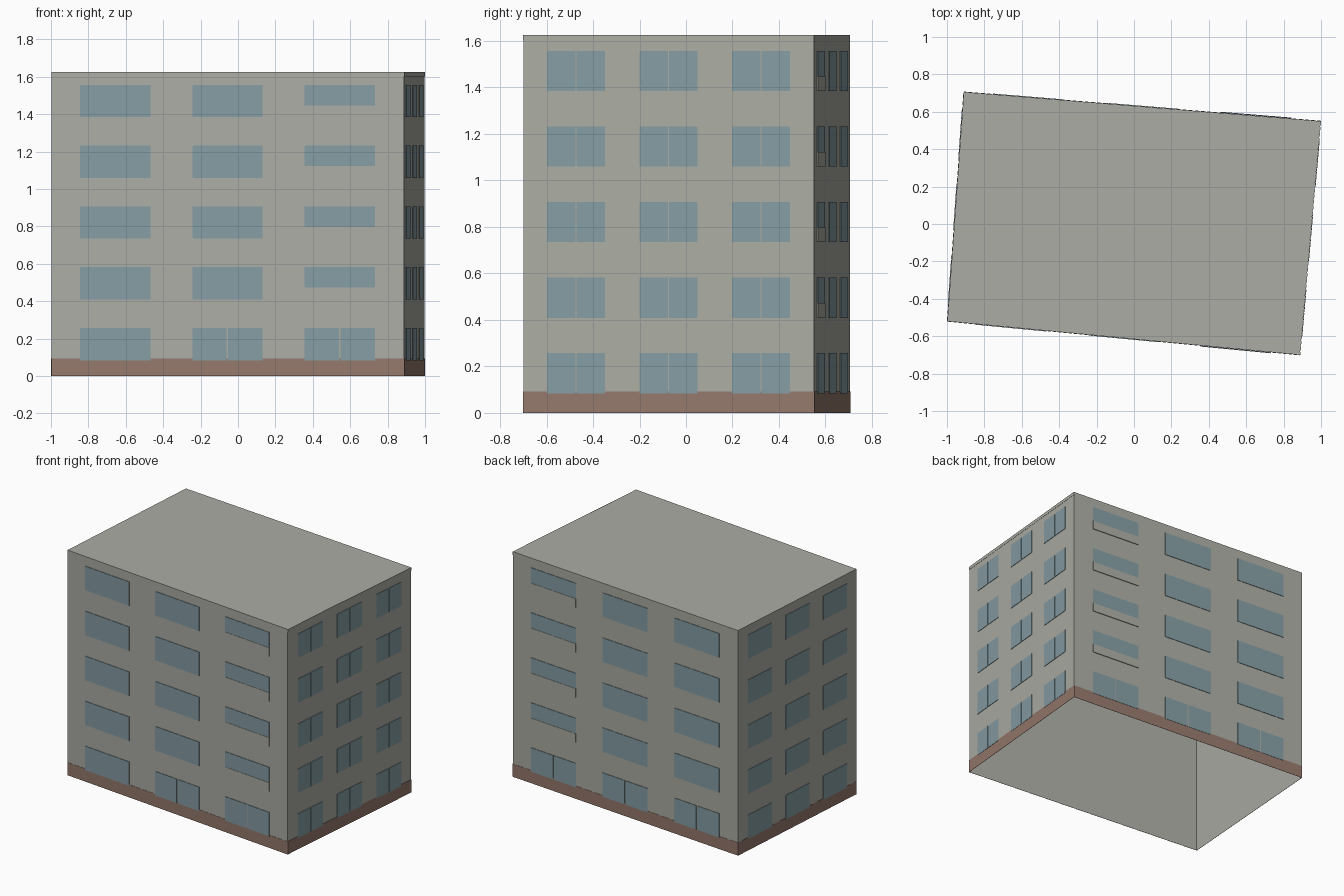
import bpy
import bmesh
from mathutils import Vector

cube = bpy.data.objects.get("Cube")
if cube:
    bpy.data.objects.remove(cube, do_unlink=True)


def material(name, color):
    m = bpy.data.materials.new(name)
    m.use_nodes = True
    m.diffuse_color = (*color, 1)
    m.node_tree.nodes["Principled BSDF"].inputs["Base Color"].default_value = (*color, 1)
    return m


plaster = material("grey plaster", (0.41, 0.415, 0.37))
brick = material("brown base", (0.30, 0.19, 0.15))
glass = material("blue grey glass", (0.235, 0.335, 0.37))

HEIGHT = 1.625
# footprint, counter-clockwise from the front left corner
corners = [Vector(c) for c in ((-0.998, -0.52), (0.887, -0.70), (0.998, 0.55), (-0.91, 0.706))]
sides = {name: (corners[i], corners[(i + 1) % 4])
         for i, name in enumerate(("front", "right", "back", "left"))}


def finish(bm, name, mat):
    mesh = bpy.data.meshes.new(name)
    bm.to_mesh(mesh)
    bm.free()
    mesh.materials.append(mat)
    obj = bpy.data.objects.new(name, mesh)
    bpy.context.collection.objects.link(obj)


def add_plate(bm, side, t0, t1, z0, z1, proud):
    """Thin box on a wall; t runs from 0 to 1 along the wall."""
    a, b = sides[side]
    along = b - a
    out = Vector((along.y, -along.x)).normalized()
    rings = []
    for depth in (0.0005, proud):
        ring = []
        for t, z in ((t0, z0), (t1, z0), (t1, z1), (t0, z1)):
            p = a + along * t + out * depth
            ring.append(bm.verts.new((p.x, p.y, z)))
        rings.append(ring)
    back, face = rings
    bm.faces.new(face)
    bm.faces.new(back[::-1])
    for i in range(4):
        j = (i + 1) % 4
        bm.faces.new((back[i], back[j], face[j], face[i]))


# Building shell, open underneath
bm = bmesh.new()
low = [bm.verts.new((c.x, c.y, 0)) for c in corners]
top = [bm.verts.new((c.x, c.y, HEIGHT)) for c in corners]
bm.faces.new(top)
for i in range(4):
    j = (i + 1) % 4
    bm.faces.new((low[i], low[j], top[j], top[i]))
finish(bm, "walls_and_roof", plaster)

# Brown base band
bm = bmesh.new()
for side in sides:
    add_plate(bm, side, 0, 1, 0, 0.093, 0.002)
finish(bm, "base_band", brick)

# Roof edge strip
bm = bmesh.new()
add_plate(bm, "right", 0, 1, 1.602, HEIGHT, 0.002)
finish(bm, "roof_edge_strip", plaster)

# Windows: three columns and five floors on each wall
columns = ((0.082, 0.281), (0.40, 0.599), (0.718, 0.918))
SILL, STOREY, TALL, SHORT, GAP = 0.084, 0.325, 0.173, 0.11, 0.002
for side in sides:
    panes, panels = bmesh.new(), bmesh.new()
    short_column = {"front": 2, "back": 0}.get(side)
    for floor in range(5):
        z0 = SILL + floor * STOREY
        z1 = z0 + TALL
        for col, (t0, t1) in enumerate(columns):
            split = (side == "right" or (floor == 0 and side == "back")
                     or (floor == 0 and side == "front" and col > 0))
            bottom = z0
            if col == short_column and floor > 0:
                bottom = z1 - SHORT
                add_plate(panels, side, t0, t1, z0, bottom, 0.006)
            if split:
                mid = (t0 + t1) / 2
                add_plate(panes, side, t0, mid - GAP, bottom, z1, 0.004)
                add_plate(panes, side, mid + GAP, t1, bottom, z1, 0.004)
            else:
                add_plate(panes, side, t0, t1, bottom, z1, 0.004)
    finish(panes, side + "_windows", glass)
    if short_column is None:
        panels.free()
    else:
        finish(panels, side + "_parapet_panels", plaster)
